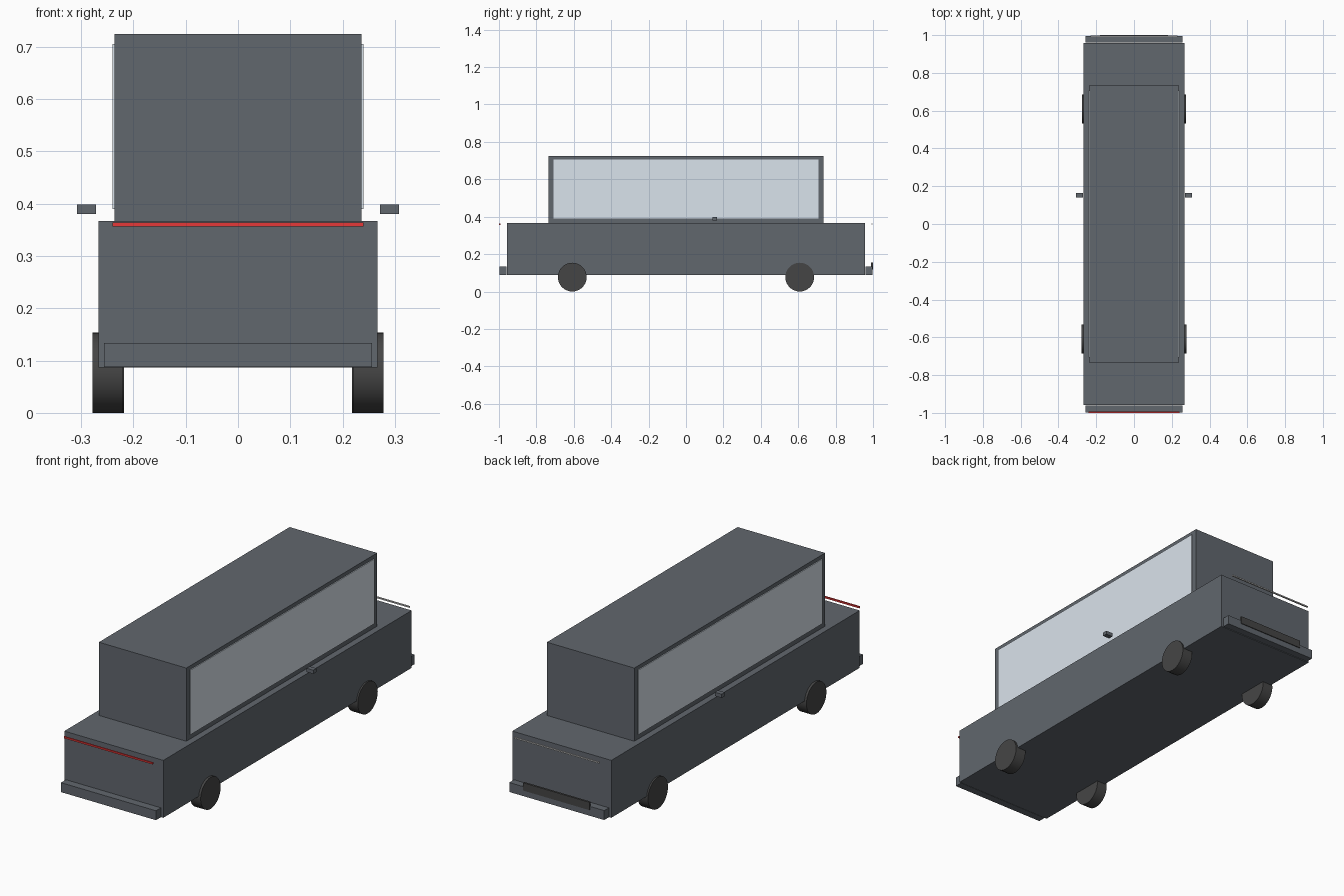
import bpy
import math

if "Cube" in bpy.data.objects:
    bpy.data.objects.remove(bpy.data.objects["Cube"])


def material(name, rgb):
    m = bpy.data.materials.new(name)
    m.diffuse_color = (*rgb, 1)
    m.use_nodes = True
    m.node_tree.nodes["Principled BSDF"].inputs["Base Color"].default_value = m.diffuse_color
    return m


PAINT = material("dark_paint", (0.12, 0.135, 0.155))
GLASS = material("pale_glass", (0.70, 0.77, 0.84))
RUBBER = material("rubber", (0.06, 0.06, 0.06))
RED = material("red_light", (0.80, 0.04, 0.04))
WHITE = material("white_light", (0.90, 0.90, 0.88))


def box(name, x, y, z, mat):
    """Box from (min, max) ranges on each axis."""
    mid = [(a + b) / 2 for a, b in (x, y, z)]
    bpy.ops.mesh.primitive_cube_add(size=1, location=mid)
    o = bpy.context.object
    o.name = name
    o.scale = [b - a for a, b in (x, y, z)]
    bpy.ops.object.transform_apply(location=False, rotation=False, scale=True)
    o.data.materials.append(mat)
    return o


def wheel(name, x, y):
    bpy.ops.mesh.primitive_cylinder_add(vertices=32, radius=0.077, depth=0.057,
                                        location=(x, y, 0.077),
                                        rotation=(0, math.pi / 2, 0))
    o = bpy.context.object
    o.name = name
    o.data.materials.append(RUBBER)
    bpy.ops.object.shade_smooth_by_angle()


# Long lower body and upper cabin
box("body", (-0.267, 0.267), (-0.957, 0.957), (0.087, 0.367), PAINT)
box("cabin", (-0.236, 0.236), (-0.735, 0.735), (0.367, 0.724), PAINT)

# Bumpers at both ends
box("front_bumper", (-0.256, 0.256), (-0.998, -0.96), (0.088, 0.134), PAINT)
box("rear_bumper", (-0.256, 0.256), (0.96, 0.996), (0.088, 0.134), PAINT)

# Light strips and dark grille
box("red_light_bar", (-0.24, 0.24), (-1.0, -0.993), (0.356, 0.364), RED)
box("white_light_bar", (-0.23, 0.23), (0.991, 0.998), (0.357, 0.363), WHITE)
box("grille", (-0.179, 0.179), (0.99, 1.0), (0.117, 0.155), RUBBER)

# Side windows, mirrors and wheels
for side, s in (("right", 1), ("left", -1)):
    box(side + "_window", sorted((s * 0.232, s * 0.24)), (-0.708, 0.708),
        (0.39, 0.705), GLASS)
    box(side + "_mirror", sorted((s * 0.271, s * 0.308)), (0.141, 0.165),
        (0.38, 0.398), PAINT)
    wheel(side + "_front_wheel", s * 0.2495, -0.608)
    wheel(side + "_rear_wheel", s * 0.246, 0.608)
